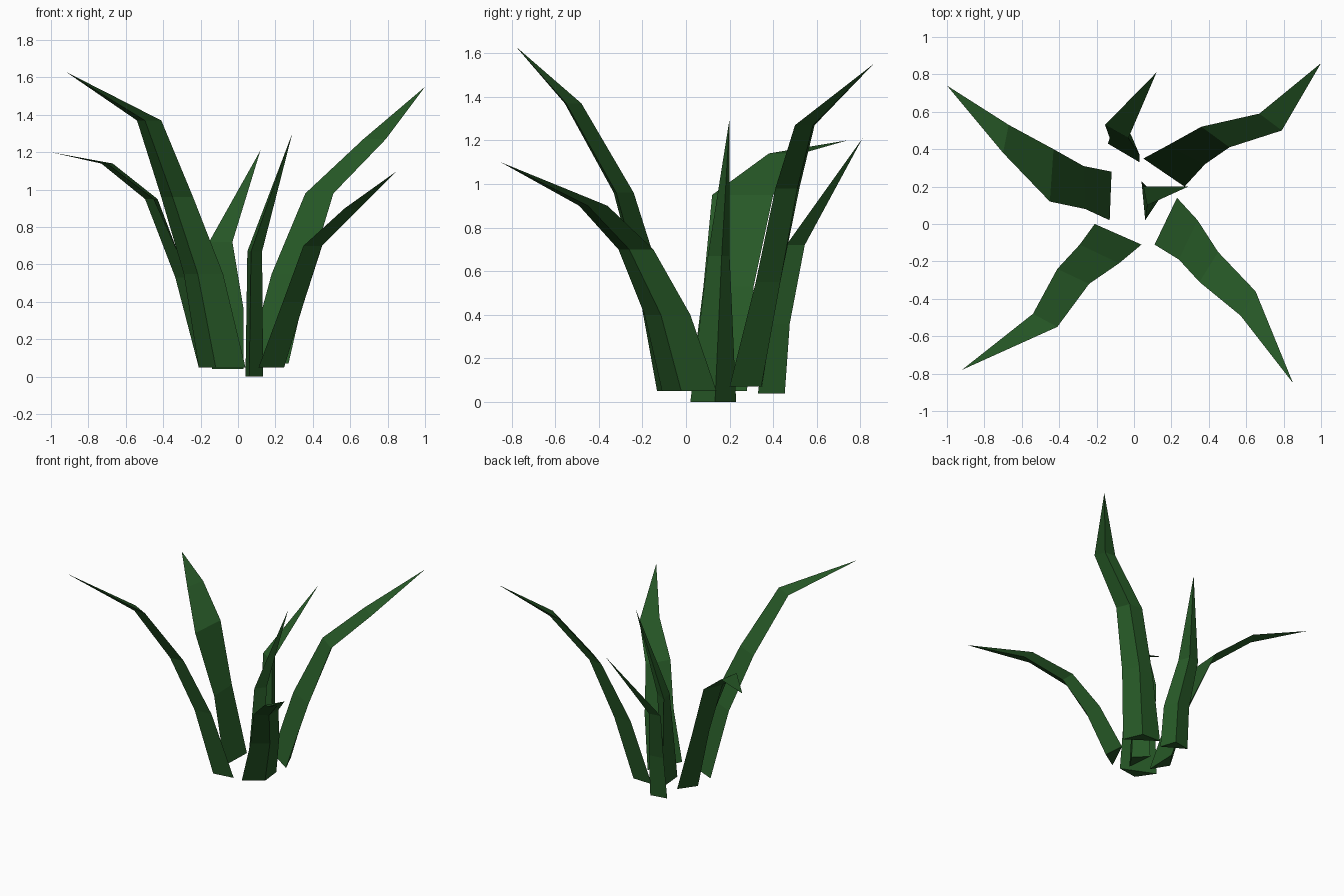
import bpy, bmesh
from mathutils import Vector

if "Cube" in bpy.data.objects:
    bpy.data.objects.remove(bpy.data.objects["Cube"])

green = bpy.data.materials.new("leaf_green")
green.diffuse_color = (0.02, 0.10, 0.02, 1)
green.use_nodes = True
green.node_tree.nodes["Principled BSDF"].inputs["Base Color"].default_value = green.diffuse_color
DEPTHS = (0.085, 0.07, 0.057, 0.047)   # keel depth of each ring


def blade(name, rings, tip):
    """Triangular tapering leaf: each ring is (z, edge a, edge b); a keel is added outside."""
    bm = bmesh.new()
    tip = Vector(tip)
    z0, a0, b0 = rings[0]
    lean = tip.xy - (Vector(a0) + Vector(b0)) / 2
    loops = []
    for (z, a, b), depth in zip(rings, DEPTHS):
        a, b = Vector(a), Vector(b)
        out = Vector((b.y - a.y, a.x - b.x)).normalized()
        if out.dot(lean) < 0:
            out.negate()
        keel = (a + b) / 2 + out * depth
        loops.append([bm.verts.new((p.x, p.y, z)) for p in (a, b, keel)])
    # side faces between rings
    for lo, hi in zip(loops, loops[1:]):
        for i in range(3):
            j = (i + 1) % 3
            bm.faces.new((lo[i], lo[j], hi[j], hi[i]))
    # pointed tip and base cap
    end = bm.verts.new(tip)
    for i in range(3):
        bm.faces.new((loops[-1][i], loops[-1][(i + 1) % 3], end))
    bm.faces.new(loops[0])
    bmesh.ops.recalc_face_normals(bm, faces=bm.faces)
    me = bpy.data.meshes.new(name)
    bm.to_mesh(me)
    bm.free()
    me.materials.append(green)
    bpy.context.collection.objects.link(bpy.data.objects.new(name, me))


# Outer leaves
blade("leaf_back_left", [
    (0.05, (-0.12, 0.28), (-0.13, 0.02)),
    (0.53, (-0.27, 0.31), (-0.26, 0.08)),
    (0.95, (-0.43, 0.40), (-0.45, 0.12)),
    (1.14, (-0.67, 0.53), (-0.70, 0.38))], (-1.0, 0.74, 1.20))

blade("leaf_front_left", [
    (0.05, (-0.21, 0.00), (0.04, -0.11)),
    (0.55, (-0.29, -0.11), (-0.08, -0.21)),
    (0.96, (-0.41, -0.24), (-0.24, -0.32)),
    (1.37, (-0.54, -0.48), (-0.41, -0.55))], (-0.92, -0.78, 1.63))

blade("leaf_front_right", [
    (0.05, (0.23, 0.14), (0.11, -0.11)),
    (0.40, (0.34, 0.02), (0.24, -0.19)),
    (0.70, (0.45, -0.15), (0.35, -0.31)),
    (0.90, (0.65, -0.36), (0.57, -0.49))], (0.85, -0.85, 1.10))

blade("leaf_back_right", [
    (0.07, (0.05, 0.35), (0.27, 0.20)),
    (0.55, (0.18, 0.42), (0.38, 0.32)),
    (0.98, (0.36, 0.52), (0.51, 0.41)),
    (1.27, (0.67, 0.59), (0.79, 0.50))], (1.0, 0.86, 1.55))

# Short upright leaves
blade("leaf_back", [
    (0.04, (0.03, 0.33), (-0.14, 0.43)),
    (0.36, (0.03, 0.37), (-0.13, 0.46)),
    (0.72, (-0.03, 0.46), (-0.155, 0.53))], (0.12, 0.81, 1.21))

blade("leaf_centre", [
    (0.0, (0.04, 0.23), (0.06, 0.02)),
    (0.67, (0.05, 0.20), (0.07, 0.10))], (0.29, 0.20, 1.30))
